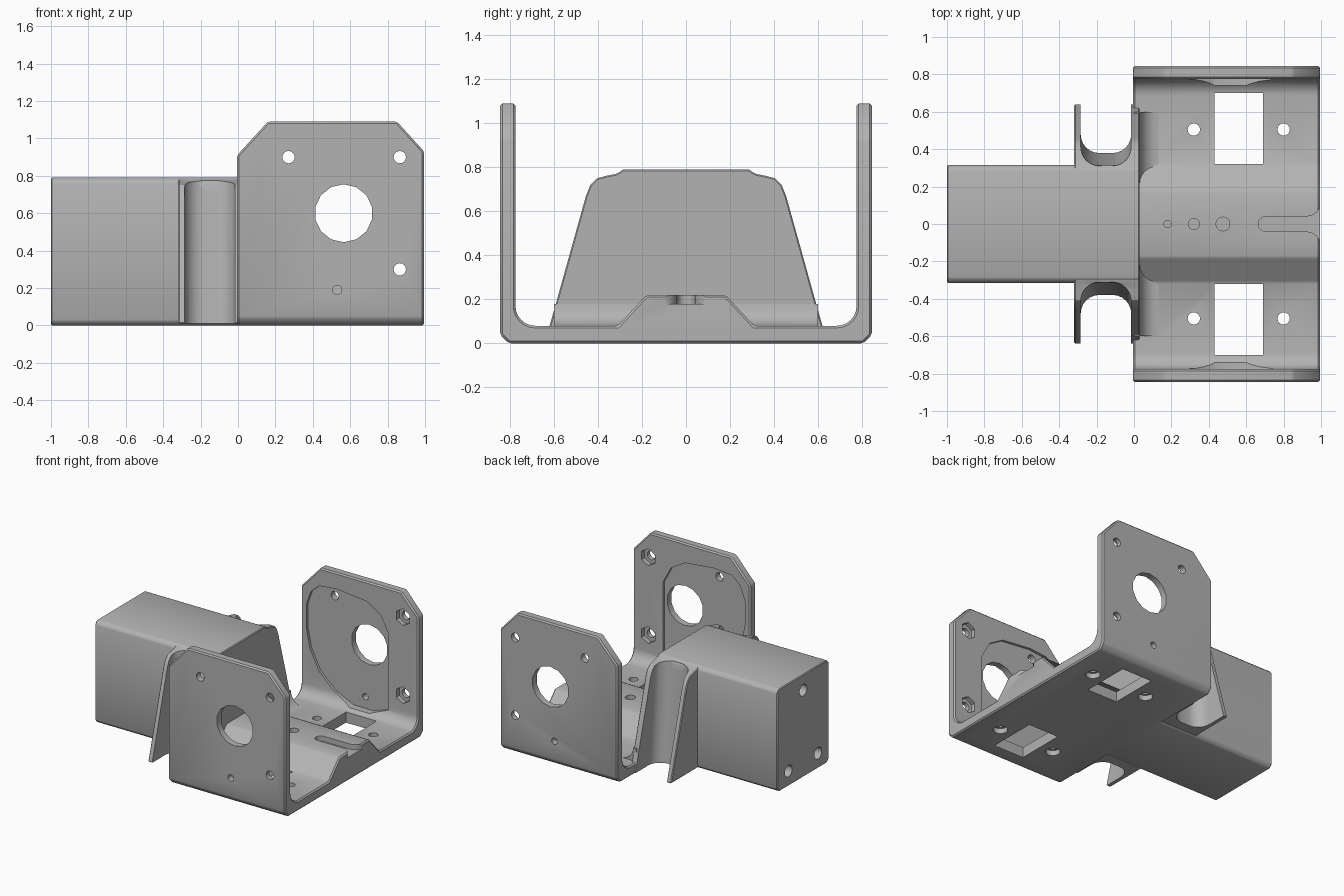
import bpy, bmesh
from math import sin, cos, pi, radians
from mathutils import Vector

if "Cube" in bpy.data.objects:
    bpy.data.objects.remove(bpy.data.objects["Cube"], do_unlink=True)

grey = bpy.data.materials.new("plain grey")
grey.use_nodes = True
grey.diffuse_color = (0.45, 0.45, 0.45, 1)
grey.node_tree.nodes["Principled BSDF"].inputs["Base Color"].default_value = (0.45, 0.45, 0.45, 1)


def prism(name, pts, axis, a, b):
    """Extrude a 2D outline along an axis from a to b."""
    place = {"x": lambda u, v, w: (w, u, v),
             "y": lambda u, v, w: (u, w, v),
             "z": lambda u, v, w: (u, v, w)}[axis]
    bm = bmesh.new()
    face = bm.faces.new([bm.verts.new(place(u, v, a)) for u, v in pts])
    out = bmesh.ops.extrude_face_region(bm, geom=[face])
    moved = [g for g in out["geom"] if isinstance(g, bmesh.types.BMVert)]
    bmesh.ops.translate(bm, verts=moved, vec=Vector(place(0, 0, b - a)))
    bmesh.ops.recalc_face_normals(bm, faces=bm.faces)
    mesh = bpy.data.meshes.new(name)
    bm.to_mesh(mesh)
    bm.free()
    mesh.materials.append(grey)
    obj = bpy.data.objects.new(name, mesh)
    bpy.context.collection.objects.link(obj)
    return obj


def arc(cx, cy, r, start, end, n=6):
    angles = [radians(start + (end - start) * i / n) for i in range(n + 1)]
    return [(cx + r * cos(t), cy + r * sin(t)) for t in angles]


def ngon(cx, cy, r, n=16):
    return arc(cx, cy, r, 90, 450, n)[:-1]


def mirrored(half):
    """Complete a symmetric outline from its positive half."""
    return half + [(-u, v) for u, v in reversed(half)]


def apply(obj, kind, **settings):
    mod = obj.modifiers.new(kind, kind)
    for key, value in settings.items():
        setattr(mod, key, value)
    bpy.context.view_layer.objects.active = obj
    bpy.ops.object.modifier_apply(modifier=mod.name)


def cut(obj, pts, axis, a, b, lean=0.0):
    tool = prism("cutter", pts, axis, a, b)
    tool.hide_render = True
    for v in tool.data.vertices:
        v.co.y += lean * v.co.z
    apply(obj, "BOOLEAN", operation="DIFFERENCE", solver="EXACT", object=tool)
    bpy.data.objects.remove(tool, do_unlink=True)


def soften(obj, width):
    apply(obj, "BEVEL", width=width, segments=1, limit_method="ANGLE", angle_limit=radians(40))


# Cradle: U section with filleted corners and a raised centre ridge
section = [(0.805, 0), (0.845, 0.04), (0.845, 1.09), (0.775, 1.09)]
section += arc(0.685, 0.17, 0.09, 0, -90) + [(0.31, 0.08), (0.18, 0.22)]
cradle = prism("motor_cradle", mirrored(section), "x", -0.005, 0.995)
cut(cradle, [(-0.1, 0.8), (-0.005, 0.91), (0.16, 1.09), (0.16, 1.2), (-0.1, 1.2)], "y", -1, 1)
cut(cradle, [(1.1, 0.8), (0.995, 0.93), (0.85, 1.09), (0.85, 1.2), (1.1, 1.2)], "y", -1, 1)
soften(cradle, 0.01)

# Shallow recesses and nut pockets inside both walls
recess = [(0.04, 0.78), (0.08, 0.89), (0.15, 0.95), (0.3, 0.965), (0.55, 0.94),
          (0.67, 0.87), (0.74, 0.74), (0.74, 0.15), (0.6, 0.1), (0.43, 0.1),
          (0.28, 0.17), (0.15, 0.29), (0.07, 0.45), (0.04, 0.6)]
for side in (-1, 1):
    cut(cradle, recess, "y", side * 0.6, side * 0.795)
    for z in (0.3, 0.9):
        cut(cradle, ngon(0.865, z, 0.065, 6), "y", side * 0.7, side * 0.81)

# Holes through both walls
cut(cradle, ngon(0.565, 0.6, 0.155, 14), "y", -1, 1)
for x, z in ((0.27, 0.9), (0.865, 0.9), (0.865, 0.3)):
    cut(cradle, ngon(x, z, 0.033), "y", -1, 1)
for side in (-1, 1):
    cut(cradle, ngon(0.53, 0.19, 0.025), "y", side * 0.6, side)

# Floor windows and screw holes, wider from below
for side in (-1, 1):
    y0, y1 = side * 0.32, side * 0.7
    cut(cradle, [(0.43, y0), (0.69, y0), (0.69, y1), (0.43, y1)], "z", -0.1, 0.3)
    for x in (0.32, 0.8):
        cut(cradle, ngon(x, side * 0.505, 0.033), "z", -0.1, 0.3)
        cut(cradle, ngon(x, side * 0.505, 0.052), "z", -0.1, 0.04)

# Ridge dimples and flared cable slot
for x, r in ((0.18, 0.02), (0.32, 0.03), (0.475, 0.037)):
    cut(cradle, ngon(x, 0, r), "z", 0.18, 0.3)
slot = [(1.1, -0.12)] + arc(0.92, -0.12, 0.08, 0, 90)
slot += arc(0.705, 0, 0.04, 270, 90, 8)
slot += arc(0.92, 0.12, 0.08, -90, 0) + [(1.1, 0.12)]
cut(cradle, slot, "z", 0.18, 0.3)

# Arm block with three blind screw holes in its end
block = prism("arm_block", mirrored([(0.29, 0), (0.315, 0.025), (0.315, 0.765), (0.29, 0.79)]),
              "x", -1, 0.03)
soften(block, 0.006)
for y, z in ((0, 0.67), (0.18, 0.115), (-0.18, 0.115)):
    cut(block, ngon(y, z, 0.045), "x", -1.1, -0.6)

# Flared flanges joining arm to cradle, hollowed by a rounded channel on each side
flare = [(0.64, 0.01), (0.6, 0.15), (0.455, 0.67), (0.435, 0.72), (0.405, 0.75),
         (0.36, 0.762), (0.32, 0.77), (0.29, 0.785)]
flange = prism("flared_flange", mirrored(flare), "x", -0.32, 0.03)
soften(flange, 0.006)
for side in (-1, 1):
    channel = arc(-0.185, 0.48, 0.1, 180, 270) + arc(-0.115, 0.48, 0.1, 270, 360)
    channel += [(-0.015, 0.9), (-0.285, 0.9)]
    cut(flange, [(x, side * y) for x, y in channel], "z", -0.1, 0.9, lean=-0.09 * side)

# Concave fillet between front flange and cradle floor
fillet = prism("flange_fillet", [(0.0, 0.06), (0.13, 0.06)] + arc(0.13, 0.18, 0.1, 270, 180)
               + [(0.0, 0.18)], "y", -0.6, 0.6)

# Smooth the curved surfaces, keep the edges crisp
bpy.ops.object.select_all(action="DESELECT")
for obj in (cradle, block, flange, fillet):
    obj.select_set(True)
bpy.context.view_layer.objects.active = cradle
bpy.ops.object.shade_smooth_by_angle(angle=radians(30))
